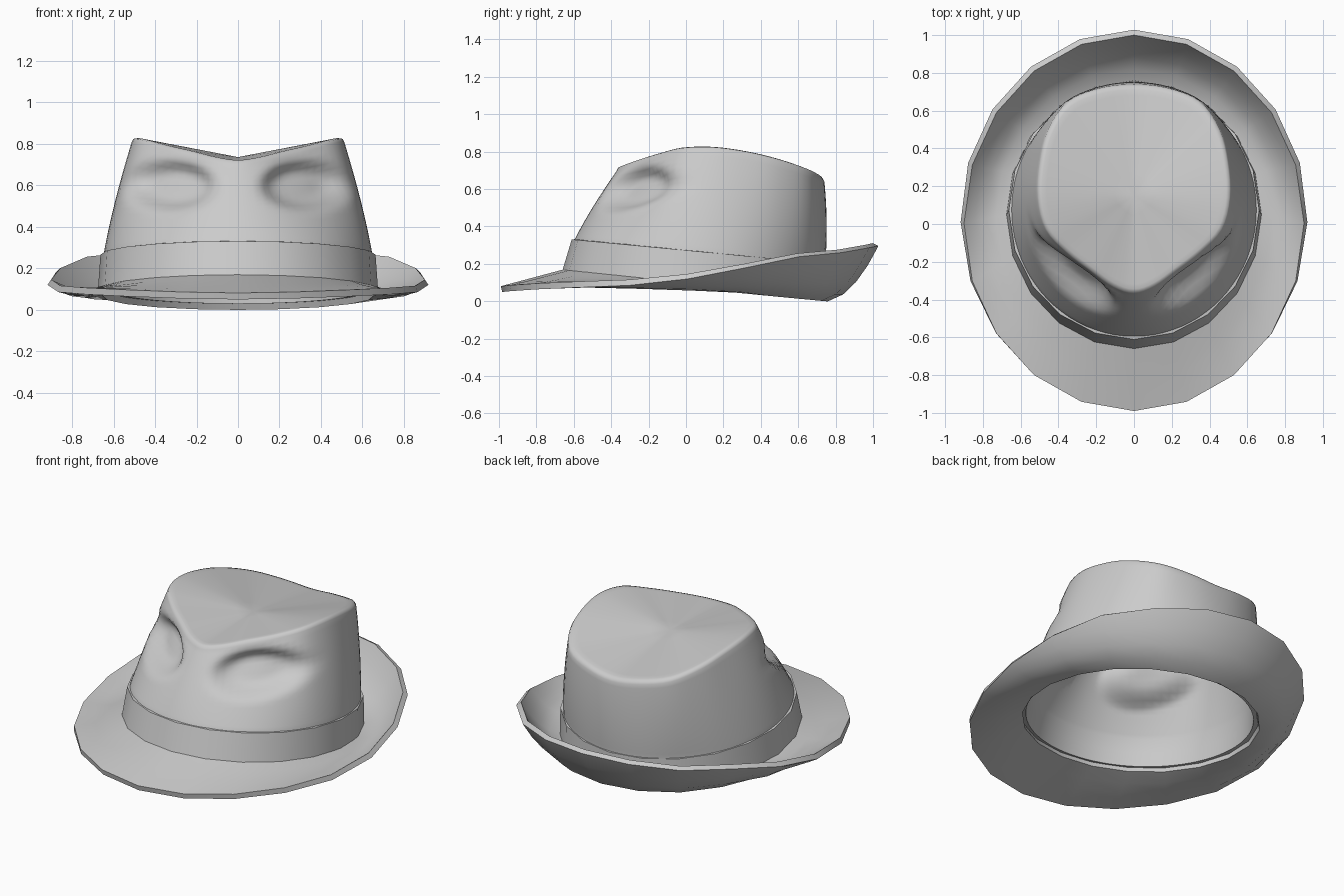
import bpy, bmesh, math

if "Cube" in bpy.data.objects:
    bpy.data.objects.remove(bpy.data.objects["Cube"])

N = 20                                   # sides of the hat outline


def ellipse(rx, yc, ry, zs):
    """Half ring (back to front, 11 points); zs is a function of the cosine."""
    out = []
    for k in range(N // 2 + 1):
        a = 2 * math.pi * k / N
        out.append((rx * math.sin(a), yc + ry * math.cos(a), zs(math.cos(a))))
    return out


def full(half):
    """Mirror a half ring into a full one."""
    return half + [(-x, y, z) for x, y, z in half[-2:0:-1]]


def mix(a, b, t):
    return [tuple(u + (v - u) * t for u, v in zip(p, q)) for p, q in zip(a, b)]


def refine(ring, m=4):
    """Catmull-Rom upsampling of a closed ring."""
    out, n = [], len(ring)
    for i in range(n):
        p0, p1, p2, p3 = (ring[(i + j) % n] for j in (-1, 0, 1, 2))
        for s in range(m):
            t = s / m
            out.append(tuple(0.5 * (2 * b + (c - a) * t + (2 * a - 5 * b + 4 * c - d) * t * t
                                    + (3 * b - a - 3 * c + d) * t ** 3)
                             for a, b, c, d in zip(p0, p1, p2, p3)))
    return out


def loft(name, rings, tip=None, thickness=0.0, angle=50):
    """Skin a stack of rings, optionally closing it at a tip point."""
    bm = bmesh.new()
    vs = [[bm.verts.new(p) for p in r] for r in rings]
    n = len(rings[0])
    for a, b in zip(vs, vs[1:]):
        for i in range(n):
            j = (i + 1) % n
            bm.faces.new((b[i], b[j], a[j], a[i]))
    if tip:
        t = bm.verts.new(tip)
        for i in range(n):
            bm.faces.new((t, vs[-1][(i + 1) % n], vs[-1][i]))
    me = bpy.data.meshes.new(name)
    bm.to_mesh(me)
    bm.free()
    ob = bpy.data.objects.new(name, me)
    bpy.context.collection.objects.link(ob)
    bpy.ops.object.select_all(action='DESELECT')
    ob.select_set(True)
    bpy.context.view_layer.objects.active = ob
    if thickness:
        mod = ob.modifiers.new("shell", 'SOLIDIFY')
        mod.thickness = thickness
        mod.offset = -1
        bpy.ops.object.modifier_apply(modifier=mod.name)
    bpy.ops.object.shade_smooth_by_angle(angle=math.radians(angle))
    return ob


# Shared curves: where crown meets brim, and the top of the band
def base_z(c):
    return 0.10 - 0.072 * c


def band_z(c):
    return 0.265 - 0.065 * c


base = ellipse(0.66, 0.05, 0.695, base_z)
band_top = ellipse(0.648, 0.075, 0.67, band_z)

# Brim: rolled up at the back, sloping down at the front
edge_z = [0.31, 0.30, 0.275, 0.255, 0.20, 0.145, 0.115, 0.105, 0.095, 0.085, 0.08]
edge = [(x, y, z) for (x, y, _), z in zip(ellipse(0.9, 0.005, 0.995, base_z), edge_z)]
brim = []
for t in (1.0, 0.97, 0.78, 0.55, 0.3, 0.0):
    ring = mix(base, edge, t)
    for k, (x, y, z) in enumerate(ring):
        c = math.cos(2 * math.pi * k / N)
        sag = (0.03 + 0.03 * c) * 4 * t * (1 - t)
        ring[k] = (x, y, z - sag)
    brim.append(full(ring))
loft("brim", brim, thickness=0.032)

# Crown: walls rising to a teardrop rim
rim = [(0, .74, .66), (.18, .72, .68), (.35, .65, .715), (.455, .50, .765),
       (.50, .33, .805), (.512, .14, .83), (.47, -.03, .825), (.36, -.15, .795),
       (.23, -.25, .765), (.11, -.335, .735), (0, -.37, .72)]
lip = [(x, y, z - 0.022) for x, y, z in rim]
centre = (0, 0.15, 0.735)


def dent(p):
    """Finger pinch on each side of the front."""
    x, y, z = p
    d = math.hypot((abs(x) - 0.33) / 0.25, (z - 0.60) / 0.14)
    if y > 0.03 or d >= 1:
        return p
    f = min(1, (1 - d) / 0.6)
    f = f * f * (3 - 2 * f) * 0.085
    return (x - math.copysign(0.5 * f, x), y + 0.85 * f, z - 0.1 * f)


walls = [base, mix(base, band_top, 0.5)]
for i in range(19):
    t = i / 18
    bulge = 1 + 0.06 * t * (1 - t)
    walls.append([(x * bulge, 0.1 + (y - 0.1) * bulge, z) for x, y, z in mix(band_top, lip, t)])
crown = [[dent(p) for p in refine(full(r))] for r in walls]

# Crown top: rounded lip, then a shallow valley to the middle
for s, dz in ((0.985, -0.006), (0.95, 0.0), (0.9, 0.0), (0.7, 0), (0.45, 0), (0.2, 0)):
    ring = mix([centre] * 11, rim, s)
    crown.append(refine(full([(x, y, z + dz) for x, y, z in ring])))
loft("crown", crown, tip=centre, thickness=0.03, angle=60)

# Ribbon band around the foot of the crown
band = [ellipse(0.675, 0.05, 0.71, lambda c: base_z(c) - 0.005),
        ellipse(0.663, 0.073, 0.684, band_z),
        ellipse(0.64, 0.073, 0.66, lambda c: band_z(c) + 0.002)]
loft("hat_band", [full(r) for r in band])
